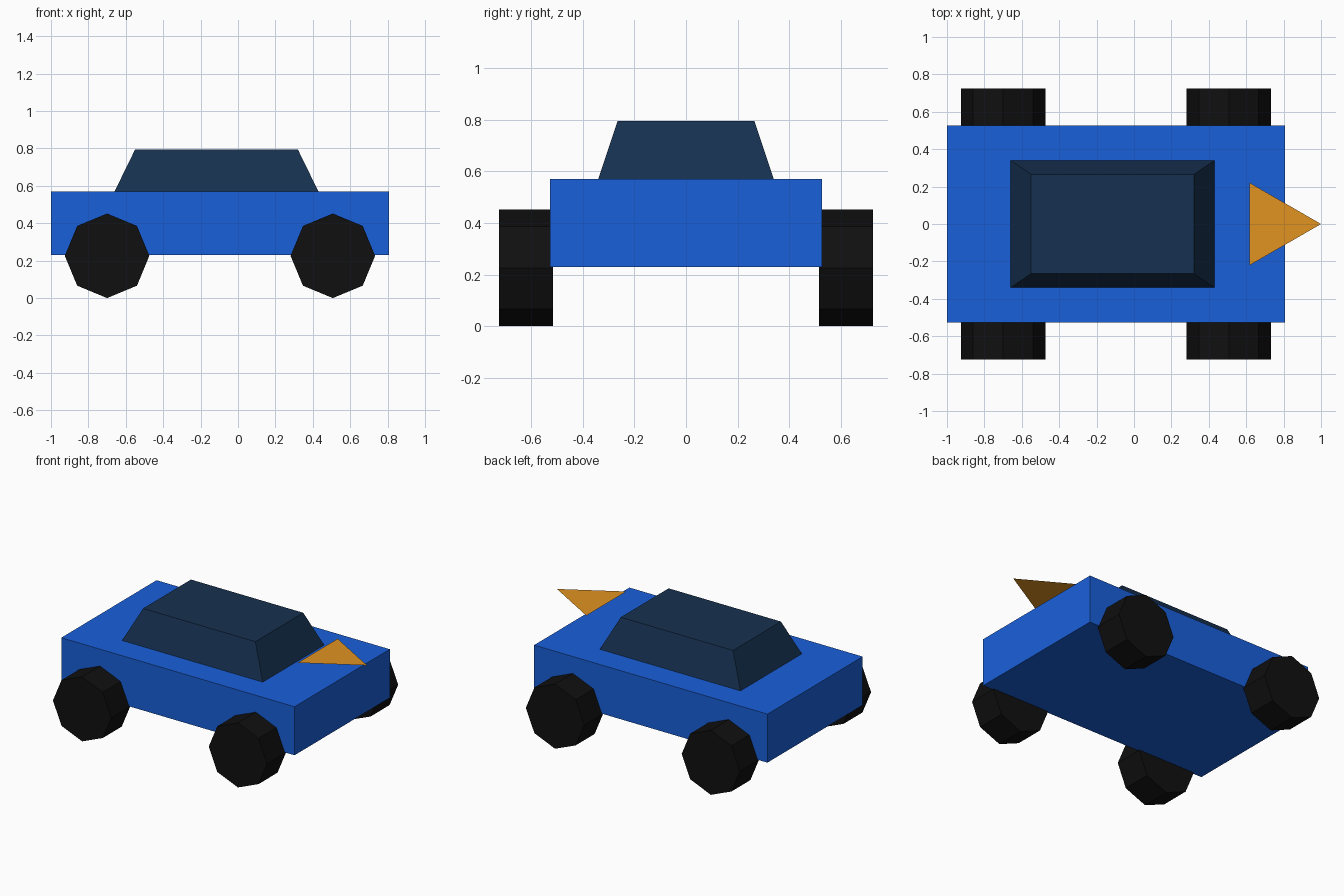
import bpy
import bmesh
from math import pi

if "Cube" in bpy.data.objects:
    bpy.data.objects.remove(bpy.data.objects["Cube"])


def material(name, rgb):
    mat = bpy.data.materials.new(name)
    mat.diffuse_color = (*rgb, 1)
    mat.use_nodes = True
    mat.node_tree.nodes["Principled BSDF"].inputs["Base Color"].default_value = mat.diffuse_color
    return mat


def frustum(name, bottom, top, z0, z1, mat):
    """Box with separate bottom and top rectangles (x0, x1, half_y)."""
    bm = bmesh.new()
    bmesh.ops.create_cube(bm, size=2)
    for v in bm.verts:
        x0, x1, half_y = top if v.co.z > 0 else bottom
        v.co = (x1 if v.co.x > 0 else x0,
                half_y if v.co.y > 0 else -half_y,
                z1 if v.co.z > 0 else z0)
    mesh = bpy.data.meshes.new(name)
    bm.to_mesh(mesh)
    bm.free()
    mesh.materials.append(mat)
    obj = bpy.data.objects.new(name, mesh)
    bpy.context.collection.objects.link(obj)
    return obj


blue = material("body_blue", (0.01, 0.115, 0.70))
navy = material("window_navy", (0.008, 0.03, 0.08))
black = material("tyre_black", (0.005, 0.005, 0.005))
orange = material("marker_orange", (0.75, 0.29, 0.015))

# Body and tapered cabin
frustum("body", (-1.0, 0.807, 0.527), (-1.0, 0.807, 0.527), 0.23, 0.57, blue)
frustum("cabin", (-0.66, 0.43, 0.34), (-0.55, 0.32, 0.265), 0.57, 0.795, navy)

# Eight-sided wheels, with a corner pointing straight down
for end, x in (("rear", -0.70), ("front", 0.507)):
    for side, s in (("right", -1), ("left", 1)):
        bpy.ops.mesh.primitive_cylinder_add(
            vertices=8, radius=0.226, depth=0.21,
            location=(x, s * 0.62, 0.226), rotation=(pi / 2, 0, 0))
        wheel = bpy.context.object
        wheel.name = f"{end}_{side}_wheel"
        wheel.data.materials.append(black)

# Flat direction arrow floating above the bonnet
bpy.ops.mesh.primitive_circle_add(
    vertices=3, radius=0.255, fill_type='NGON',
    location=(0.745, 0, 0.71), rotation=(0, 0, -pi / 2))
arrow = bpy.context.object
arrow.name = "direction_arrow"
arrow.data.materials.append(orange)
